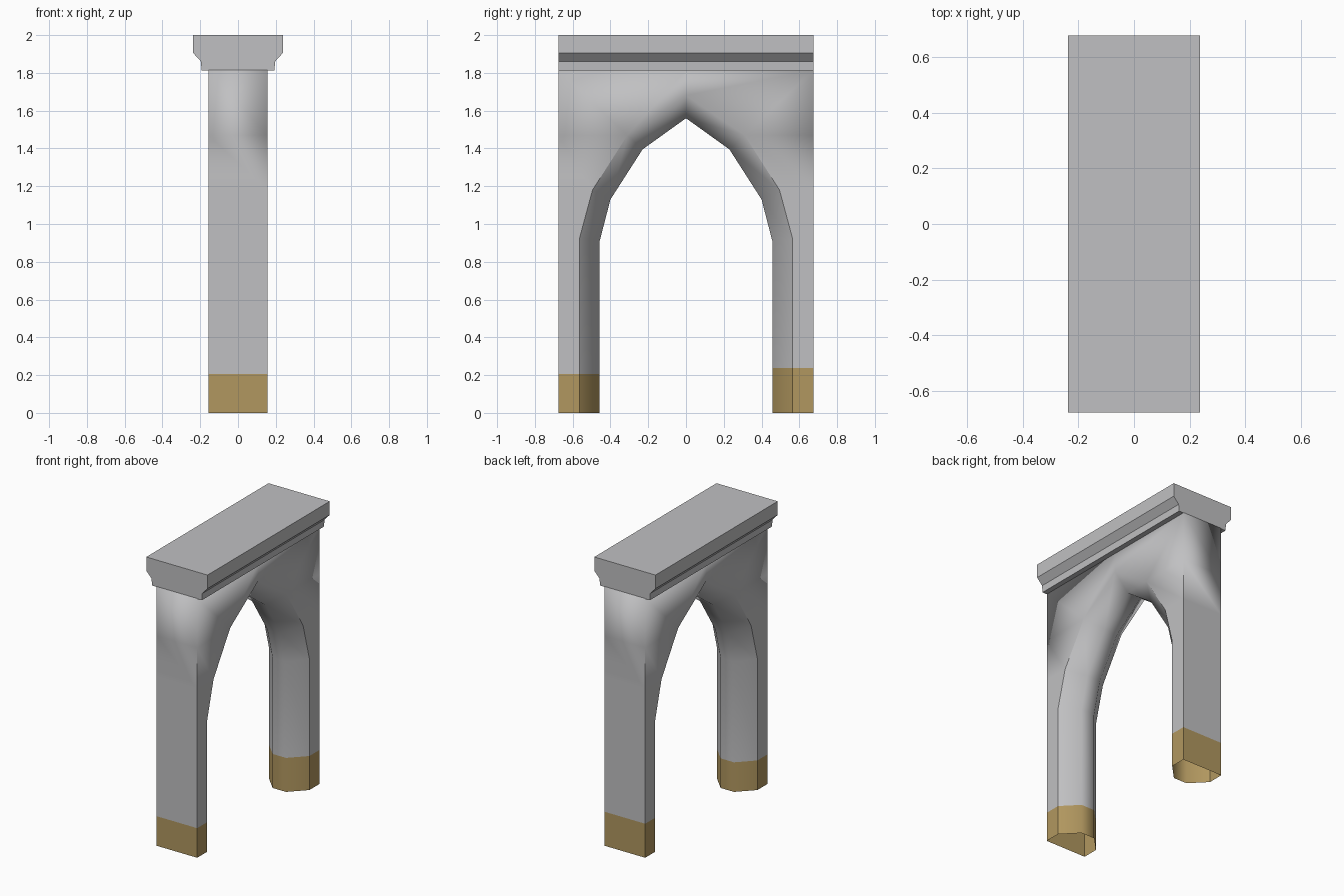
import bpy, bmesh
from mathutils import Vector

if "Cube" in bpy.data.objects:
    bpy.data.objects.remove(bpy.data.objects["Cube"])


def material(name, colour):
    m = bpy.data.materials.new(name)
    m.use_nodes = True
    m.diffuse_color = (*colour, 1)
    m.node_tree.nodes["Principled BSDF"].inputs["Base Color"].default_value = (*colour, 1)
    return m


stone = material("grey stone", (0.53, 0.53, 0.54))
sand = material("sandy base", (0.44, 0.31, 0.115))


def finish(bm, name, materials):
    bmesh.ops.recalc_face_normals(bm, faces=bm.faces)
    mesh = bpy.data.meshes.new(name)
    bm.to_mesh(mesh)
    bm.free()
    for m in materials:
        mesh.materials.append(m)
    obj = bpy.data.objects.new(name, mesh)
    bpy.context.collection.objects.link(obj)
    return obj


def loft(bm, rings):
    rows = [[bm.verts.new(p) for p in ring] for ring in rings]
    for a, b in zip(rows, rows[1:]):
        for i in range(len(a)):
            j = (i + 1) % len(a)
            bm.faces.new((a[i], a[j], b[j], b[i]))
    return rows


# Pointed arch: outer wall, opening rim and inner edge as (y, z) at each station
HALF, INNER, END, TOP = 0.157, 0.052, 0.676, 1.815
stations = [
    ((END, 0), (0.565, 0), (0.457, 0)),
    ((END, 0.92), (0.565, 0.92), (0.457, 0.91)),
    ((END, 1.18), (0.495, 1.18), (0.40, 1.13)),
    ((END, 1.47), (0.31, 1.47), (0.23, 1.395)),
    ((END, TOP), (0.31, 1.47), (0.23, 1.395)),
    ((0, TOP), (0, 1.68), (0, 1.56)),
]


def section(station, side):
    (oy, oz), (ry, rz), (iy, iz) = station
    return [(HALF, side * oy, oz), (HALF, side * ry, rz), (INNER, side * iy, iz),
            (-INNER, side * iy, iz), (-HALF, side * ry, rz), (-HALF, side * oy, oz)]


bm = bmesh.new()
loft(bm, [section(s, 1) for s in stations] + [section(s, -1) for s in stations[-2::-1]])
bmesh.ops.remove_doubles(bm, verts=bm.verts, dist=0.0005)

# Sandy foot on each leg
for side, height in ((-1, 0.207), (1, 0.238)):
    faces = [f for f in bm.faces if f.calc_center_median().y * side > 0.2]
    edges = {e for f in faces for e in f.edges}
    verts = {v for f in faces for v in f.verts}
    bmesh.ops.bisect_plane(bm, geom=faces + list(edges) + list(verts),
                           plane_co=(0, 0, height), plane_no=(0, 0, 1))
for f in bm.faces:
    f.smooth = True
    f.material_index = int(max(v.co.z for v in f.verts) < 0.3)

# Crisp corners on the legs, soft blending around the crown
for e in bm.edges:
    a, b = e.verts
    on_side = abs(abs(a.co.x) - HALF) < 0.01 and abs(a.co.x - b.co.x) < 0.01
    upright = len(e.link_faces) == 2 and e.calc_face_angle(0) > 0.5
    e.smooth = not (on_side and upright and max(a.co.z, b.co.z) < 1.5)
finish(bm, "arch", [stone, sand])

# Moulded coping along the top
profile = [(0.193, 1.812), (0.196, 1.86), (0.237, 1.905), (0.237, 2.0)]
outline = profile + [(-x, z) for x, z in reversed(profile)]
bm = bmesh.new()
ends = loft(bm, [[(x, y, z) for x, z in outline] for y in (-END, END)])
for ring in ends:
    bm.faces.new(ring)
finish(bm, "coping", [stone])
